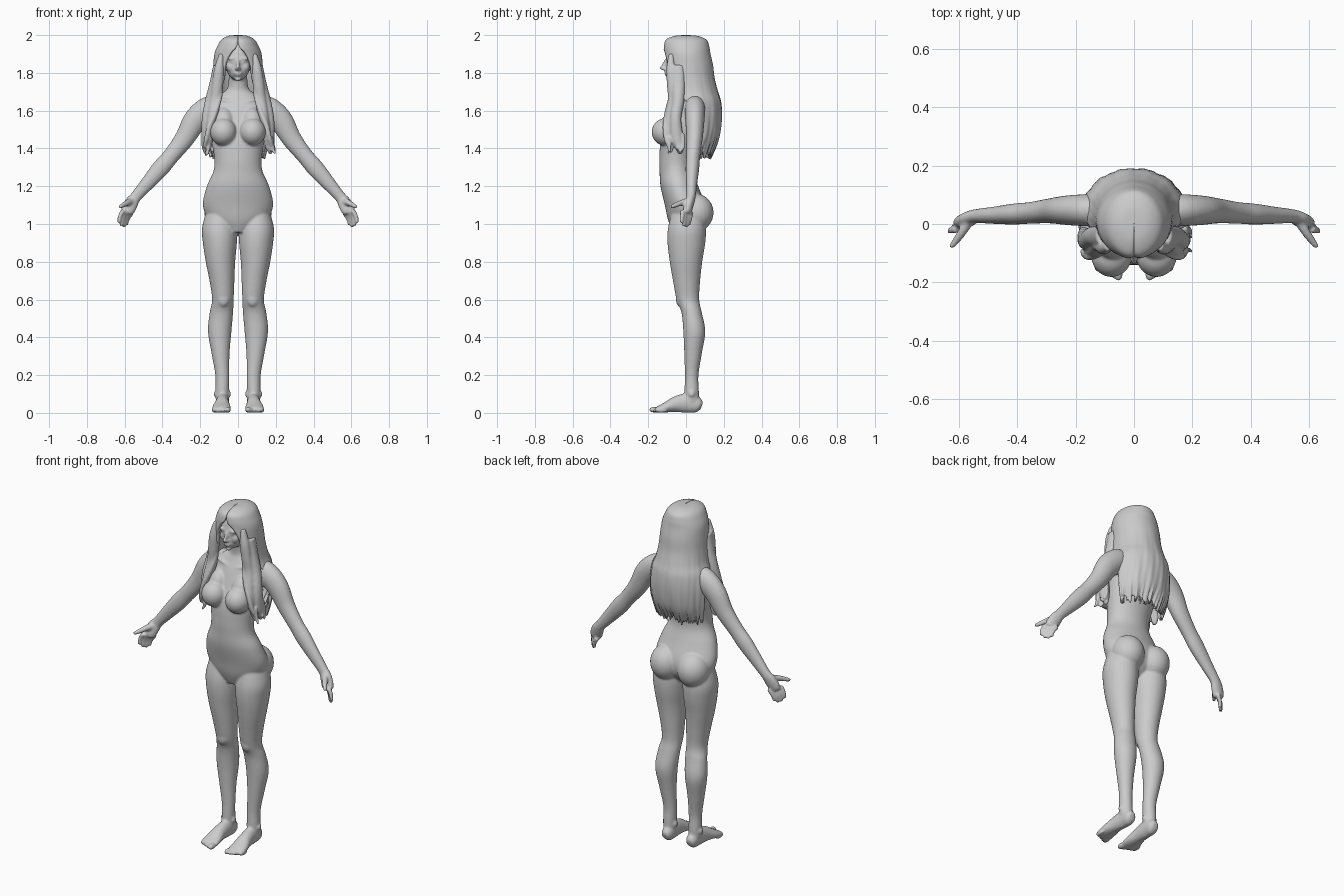
import bpy, bmesh, math, random
from mathutils import Vector, Matrix

random.seed(4)
X, Y, Z = Vector((1, 0, 0)), Vector((0, 1, 0)), Vector((0, 0, 1))


def spline(rows, n=5):
    """Catmull-Rom interpolation of rows of numbers."""
    out = []
    for i in range(len(rows) - 1):
        p0, p1 = rows[max(i - 1, 0)], rows[i]
        p2, p3 = rows[i + 1], rows[min(i + 2, len(rows) - 1)]
        for k in range(n):
            t = k / n
            out.append([0.5 * (2 * b + (c - a) * t + (2 * a - 5 * b + 4 * c - d) * t * t
                               + (3 * b - a - 3 * c + d) * t ** 3)
                        for a, b, c, d in zip(p0, p1, p2, p3)])
    return out + [list(rows[-1])]


def tube(bm, rows, ref=Y, flat=False, side=1, segs=24):
    """Closed loft through rows of (x, y, z, half width, half depth)."""
    pts = spline(rows)
    cs = [Vector((p[0] * side, p[1], p[2])) for p in pts]
    rings = []
    for i, c in enumerate(cs):
        t = Z if flat else (cs[min(i + 1, len(cs) - 1)] - cs[max(i - 1, 0)]).normalized()
        u = t.cross(ref).normalized()
        v = u.cross(t)
        a, b = max(pts[i][3], 0.002), max(pts[i][4], 0.002)
        rings.append([bm.verts.new(c + u * a * math.cos(w) + v * b * math.sin(w))
                      for w in (k * math.tau / segs for k in range(segs))])
    faces = [bm.faces.new((r[k], r[(k + 1) % segs], s[(k + 1) % segs], s[k]))
             for r, s in zip(rings, rings[1:]) for k in range(segs)]
    faces += [bm.faces.new(rings[0]), bm.faces.new(rings[-1])]
    bmesh.ops.recalc_face_normals(bm, faces=faces)


def ball(bm, c, r, side=1, tilt=0):
    m = (Matrix.Translation((c[0] * side, c[1], c[2])) @ Matrix.Rotation(tilt, 4, 'X')
         @ Matrix.Diagonal((*r, 1)))
    bmesh.ops.create_uvsphere(bm, u_segments=24, v_segments=16, radius=1, matrix=m)


def finish(bm, name):
    me = bpy.data.meshes.new(name)
    bm.to_mesh(me)
    bm.free()
    for p in me.polygons:
        p.use_smooth = True
    ob = bpy.data.objects.new(name, me)
    bpy.context.collection.objects.link(ob)
    return ob


def fuse(ob, voxel, smooth):
    m = ob.modifiers.new("fuse", 'REMESH')
    m.mode, m.voxel_size, m.use_smooth_shade = 'VOXEL', voxel, True
    s = ob.modifiers.new("soften", 'SMOOTH')
    s.factor, s.iterations = 0.5, smooth


body = bmesh.new()

# torso and neck
tube(body, [(0, -.015, .955, .05, .055), (0, 0, 1.02, .15, .095), (0, -.005, 1.1, .186, .107),
            (0, -.035, 1.2, .165, .1), (0, -.05, 1.28, .13, .09), (0, -.048, 1.35, .126, .093),
            (0, -.03, 1.45, .142, .103), (0, 0, 1.55, .152, .1), (0, .012, 1.63, .15, .08),
            (0, .018, 1.68, .105, .06), (0, .02, 1.72, .056, .052), (0, .005, 1.82, .048, .05)],
     flat=True, segs=40)

for s in (1, -1):
    # chest and seat
    ball(body, (.077, -.108, 1.487), (.07, .074, .073), s)
    ball(body, (.075, -.07, 1.54), (.055, .055, .08), s, -.35)
    ball(body, (.088, .052, 1.06), (.09, .094, .1), s)
    # collar bone
    tube(body, [(.015, -.052, 1.64, .01, .01), (.08, -.04, 1.655, .01, .012),
                (.15, .01, 1.665, .012, .015)], side=s, segs=12)
    # leg
    tube(body, [(.095, .01, 1.08, .07, .08), (.098, .005, .98, .092, .1),
                (.096, .002, .9, .09, .1), (.093, 0, .8, .078, .086), (.085, .003, .7, .066, .072),
                (.08, .01, .6, .057, .06), (.088, .03, .53, .062, .054), (.097, .044, .43, .062, .058),
                (.092, .037, .31, .047, .046), (.083, .03, .2, .037, .036), (.083, .03, .12, .036, .038),
                (.083, .03, .06, .034, .04)], flat=True, side=s, segs=32)
    ball(body, (.078, -.03, .605), (.034, .024, .045), s)
    for dx in (-.036, .036):
        ball(body, (.083 + dx, .03, .1), (.009, .016, .018), s)
    # foot and toes
    tube(body, [(.08, .083, .035, .02, .018), (.08, .062, .042, .041, .032), (.081, .01, .052, .052, .034),
                (.084, -.05, .046, .043, .038), (.087, -.1, .031, .029, .048),
                (.087, -.14, .02, .019, .051), (.086, -.16, .015, .013, .046)], ref=X, side=s)
    for k in range(5):
        x, r = .053 + .019 * k, .016 if k == 0 else .0115 - .0005 * k
        tip = -.188 + .009 * k
        ball(body, (x, tip + .022, r + .001), (r * .95, .03, r), s)
    # arm and palm
    tube(body, [(.09, .045, 1.635, .045, .045), (.155, .047, 1.61, .066, .054), (.225, .047, 1.55, .064, .051),
                (.285, .045, 1.45, .052, .043), (.355, .038, 1.36, .044, .037), (.41, .034, 1.295, .046, .036),
                (.475, .03, 1.22, .038, .03), (.54, .027, 1.145, .03, .024), (.562, .02, 1.115, .036, .024),
                (.582, .008, 1.075, .037, .024), (.588, .005, 1.055, .03, .019)], side=s)
    # fingers
    for k in range(4):
        f = k / 3
        b = Vector((.607 - .045 * f, -.018 + .046 * f, 1.072 - .012 * f))
        e = Vector((.63 - .04 * f, -.024 + .04 * f, 1.012 - .016 * math.sin(f * 3) - .01 * f))
        m = (b + e) / 2 + Vector((.006, 0, 0))
        tube(body, [(*b, .013, .013), (*m, .0115, .0115), (*e, .0095, .0095)], side=s, segs=12)
        ball(body, e, (.0095,) * 3, s)
    # thumb
    tube(body, [(.565, .01, 1.12, .02, .018), (.59, -.03, 1.11, .016, .015), (.608, -.055, 1.1, .013, .013),
                (.627, -.08, 1.09, .009, .009)], side=s, segs=12)
    # cheek, brow, eye, nostril
    ball(body, (.036, -.072, 1.832), (.026, .028, .03), s)
    ball(body, (.028, -.093, 1.876), (.028, .014, .01), s)
    ball(body, (.029, -.091, 1.858), (.014, .012, .008), s)
    ball(body, (.01, -.114, 1.82), (.008, .011, .007), s)

# head, jaw, nose, lips, chin
ball(body, (0, .005, 1.88), (.085, .108, .1))
tube(body, [(0, -.045, 1.765, .026, .04), (0, -.042, 1.79, .05, .06), (0, -.037, 1.83, .065, .068),
            (0, -.03, 1.88, .068, .075), (0, -.02, 1.92, .06, .07)], flat=True)
tube(body, [(0, -.1, 1.872, .008, .012), (0, -.114, 1.845, .008, .014), (0, -.125, 1.824, .01, .015),
            (0, -.112, 1.814, .007, .01)], flat=True, segs=12)
ball(body, (0, -.104, 1.799), (.022, .011, .006))
ball(body, (0, -.102, 1.789), (.018, .011, .006))
ball(body, (0, -.088, 1.767), (.018, .016, .012))
fuse(finish(body, "body"), .006, 5)

# hair cap and back fall: open-fronted shell, rows of (z, centre y, half width, half depth, opening)
hair = bmesh.new()
N = 72
rows = spline([(2.0, .0, .004, .004, 0), (1.996, .0, .05, .06, 0), (1.976, .0, .088, .108, 0),
               (1.94, .002, .11, .121, 3), (1.9, .006, .125, .124, 20), (1.84, .013, .131, .13, 33),
               (1.77, .02, .136, .132, 37), (1.7, .03, .147, .14, 50), (1.64, .04, .168, .147, 80),
               (1.55, .045, .178, .145, 98), (1.45, .04, .174, .134, 104), (1.37, .025, .155, .11, 108)], 5)
hem = [random.uniform(-.03, .025) for _ in range(N + 1)]
grid = []
for z, yc, rx, ry, op in rows:
    op = math.radians(max(op, 0.5))
    ring = []
    for k in range(N + 1):
        a = op + (math.tau - 2 * op) * k / N
        low = max(0, min(1, (1.9 - z) / .4))
        w = 1 + low * (.012 * math.sin(13 * a + 9 * z) + .008 * math.sin(29 * a - 14 * z))
        part = .006 * math.exp(-(math.sin(a) / .12) ** 2) if z > 1.93 and math.cos(a) > 0 else 0
        drop = hem[k] * max(0, (1.47 - z) / .1)
        ring.append(hair.verts.new((rx * w * math.sin(a), yc - (ry * w - part) * math.cos(a), z + drop)))
    grid.append(ring)
for r, q in zip(grid, grid[1:]):
    for k in range(N):
        hair.faces.new((r[k], q[k], q[k + 1], r[k + 1]))
hair.faces.new(grid[0])
bmesh.ops.recalc_face_normals(hair, faces=hair.faces)
if sum((f.normal.dot(f.calc_center_median() - Vector((0, .02, 1.75))) for f in hair.faces)) < 0:
    bmesh.ops.reverse_faces(hair, faces=hair.faces)
shell = finish(hair, "hair_back")
sol = shell.modifiers.new("thickness", 'SOLIDIFY')
sol.thickness, sol.offset = .018, -1

# locks falling in front of the shoulders
locks = bmesh.new()
for s in (1, -1):
    tube(locks, [(.088, -.078, 1.9, .012, .014), (.1, -.08, 1.82, .026, .024), (.108, -.075, 1.74, .03, .026),
                 (.118, -.07, 1.66, .03, .026), (.135, -.085, 1.57, .027, .026), (.15, -.09, 1.48, .022, .024),
                 (.155, -.075, 1.4, .01, .012)], side=s)
    tube(locks, [(.115, -.04, 1.84, .016, .03), (.128, -.04, 1.74, .024, .034), (.145, -.042, 1.65, .03, .032),
                 (.165, -.055, 1.56, .026, .03), (.168, -.05, 1.47, .026, .034), (.172, -.035, 1.41, .02, .026),
                 (.17, -.03, 1.37, .008, .01)], side=s)
    tube(locks, [(.095, -.07, 1.76, .014, .016), (.098, -.076, 1.68, .016, .016), (.122, -.1, 1.59, .015, .014),
                 (.15, -.112, 1.52, .014, .012), (.168, -.105, 1.45, .012, .012), (.18, -.09, 1.4, .006, .006)], side=s)
    for k in range(6):
        x, y = .145 + random.uniform(0, .045), random.uniform(-.09, -.01)
        z = 1.4 + random.uniform(-.02, .02)
        tube(locks, [(x - .01, y, z + .07, .008, .008), (x, y, z, .009, .008),
                     (x + .012, y - .008, z - .02, .004, .004)], side=s, segs=8)
fuse(finish(locks, "hair_front_locks"), .006, 2)
